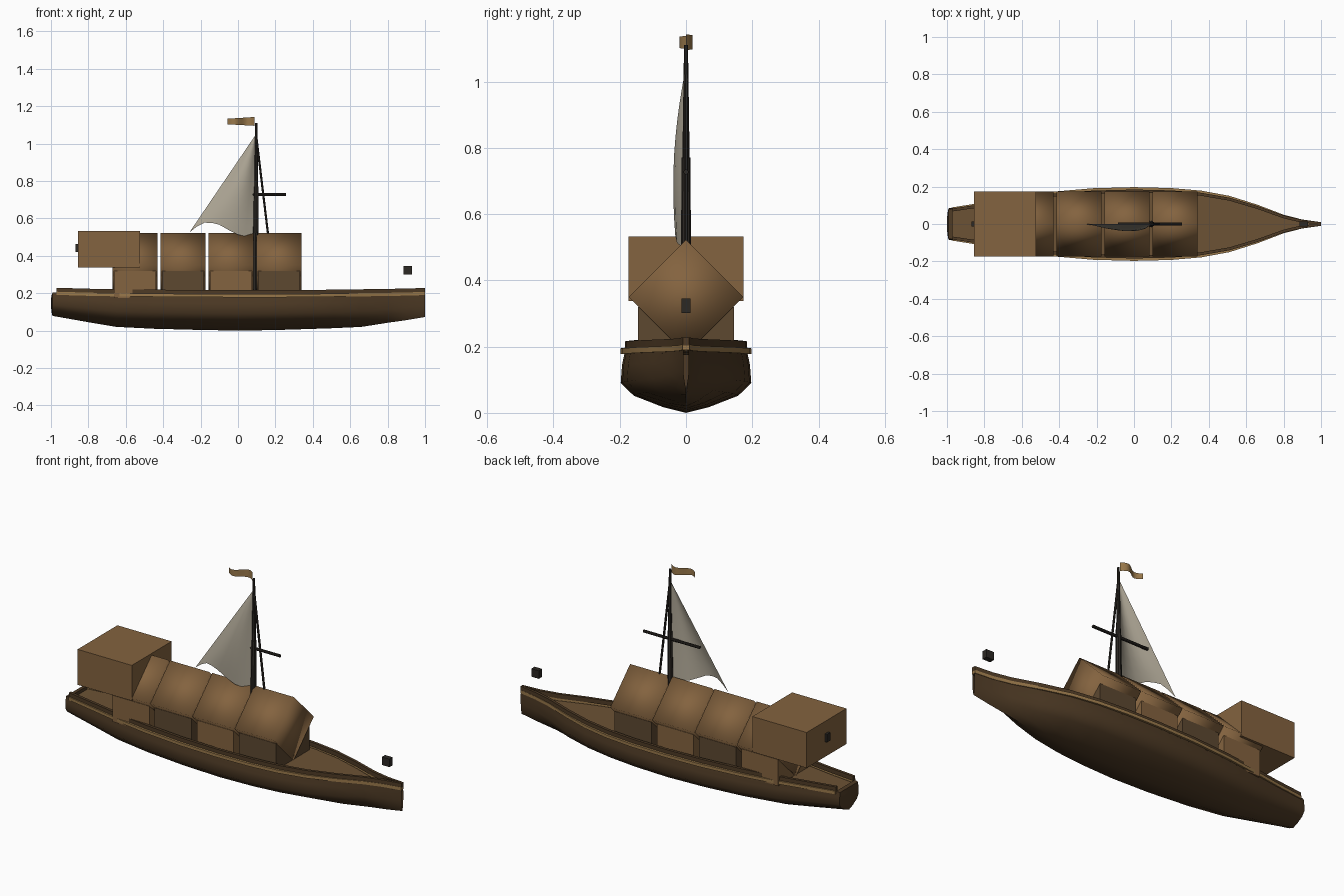
import bpy, bmesh, math
from mathutils import Vector

if "Cube" in bpy.data.objects:
    bpy.data.objects.remove(bpy.data.objects["Cube"])


def mat(name, r, g, b):
    m = bpy.data.materials.new(name)
    m.diffuse_color = (r, g, b, 1)
    m.use_nodes = True
    m.node_tree.nodes["Principled BSDF"].inputs["Base Color"].default_value = m.diffuse_color
    return m


HULL = mat("dark_wood", 0.075, 0.042, 0.018)
DECK = mat("deck_wood", 0.15, 0.085, 0.035)
WOOD = mat("light_wood", 0.23, 0.125, 0.05)
PANEL = mat("panel_wood", 0.11, 0.065, 0.03)
TRIM = mat("trim_wood", 0.32, 0.19, 0.07)
SPAR = mat("spar_wood", 0.025, 0.021, 0.017)
CLOTH = mat("sailcloth", 0.42, 0.38, 0.30)


def make(name, verts, faces, material, angle=None):
    me = bpy.data.meshes.new(name)
    me.from_pydata(verts, [], faces)
    bm = bmesh.new()
    bm.from_mesh(me)
    bmesh.ops.recalc_face_normals(bm, faces=bm.faces)
    bm.to_mesh(me)
    bm.free()
    ob = bpy.data.objects.new(name, me)
    bpy.context.collection.objects.link(ob)
    me.materials.append(material)
    if angle:
        bpy.ops.object.select_all(action='DESELECT')
        bpy.context.view_layer.objects.active = ob
        ob.select_set(True)
        bpy.ops.object.shade_smooth_by_angle(angle=math.radians(angle))
    return ob


def loft(name, rows, material, angle=None, closed=False, caps=False):
    """Skin rows of points; closed joins each row into a ring."""
    n = len(rows[0])
    faces = [(i*n + j, i*n + (j+1) % n, (i+1)*n + (j+1) % n, (i+1)*n + j)
             for i in range(len(rows)-1) for j in range(n if closed else n-1)]
    if caps:
        faces += [tuple(range(n)), tuple((len(rows)-1)*n + j for j in range(n))]
    return make(name, [p for r in rows for p in r], faces, material, angle)


def box(name, lo, hi, material):
    ring = [(lo[1], lo[2]), (hi[1], lo[2]), (hi[1], hi[2]), (lo[1], hi[2])]
    return loft(name, [[(x, y, z) for y, z in ring] for x in (lo[0], hi[0])],
                material, closed=True, caps=True)


def rod(name, a, b, r1, r2, material, sides=8):
    a, b = Vector(a), Vector(b)
    d = (b - a).normalized()
    u = d.orthogonal().normalized()
    v = d.cross(u)
    rows = []
    for c, r in ((a, r1), (b, r2)):
        rows.append([c + r*(u*math.cos(t) + v*math.sin(t))
                     for t in [2*math.pi*k/sides for k in range(sides)]])
    return loft(name, rows, material, 40, True, True)


# Hull stations: x, half width, keel height, sheer height
STATIONS = [(-0.97, .088, .075, .205), (-.8, .115, .045, .200), (-.65, .142, .02, .197),
            (-.45, .171, .01, .195), (-.22, .191, .004, .193), (0, .197, .0, .192),
            (.2, .192, .003, .192), (.36, .178, .008, .193), (.51, .150, .013, .195),
            (.66, .102, .02, .197), (.80, .048, .042, .199), (.9, .022, .056, .201),
            (1.0, .008, .073, .204)]


def section(x, w, k, s):
    h = s - k
    half = [(w*.93, s), (w*.98, k + h*.75), (w, k + h*.47), (w*.8, k + h*.27), (w*.35, k + h*.09)]
    return ([(x, -y, z) for y, z in half] + [(x, 0, k)]
            + [(x, y, z) for y, z in reversed(half)])


loft("hull", [section(*s) for s in STATIONS], HULL, 50)

# Deck and bulging transom
loft("deck", [[(x, y*w*.95, s - .018) for y in (-1, 0, 1)] for x, w, k, s in STATIONS], DECK, 30)
x0, w0, k0, s0 = STATIONS[0]
rim = section(x0, w0, k0, s0)
loft("transom", [[(x0 - d, y*f, .15 + (z-.15)*f) for x, y, z in rim]
                 for f, d in ((1, 0), (.95, .022), (.6, .028), (.05, .03))],
     HULL, 60, True, True)

# Rails and trim strips follow the hull edge on both sides
for side, tag in ((-1, "front"), (1, "back")):
    for name, outer, thick, z0, z1, m in (("rail", .925, .016, .0, .024, HULL),
                                          ("trim_strip", .99, .016, -.014, .003, TRIM)):
        rows = []
        for x, w, k, s in STATIONS:
            yo = w*outer + .002
            yi = max(yo - thick, 0)
            rows.append([(x, side*y, s + z) for y, z in ((yo, z0), (yo, z1), (yi, z1), (yi, z0))])
        loft(f"{name}_{tag}", rows, m, 40, True, True)

# Four cabin bays, each with a diamond-section roof
for i in range(4):
    c = -.55 + i*.2567
    box(f"cabin_wall_{i+1}", (c-.112, -.145, .175), (c+.112, .145, .32), PANEL if i % 2 else WOOD)
    ring = [(0, .523), (.173, .35), (0, .177), (-.173, .35)]
    loft(f"cabin_roof_{i+1}", [[(c+d, y, z) for y, z in ring] for d in (-.12, .12)],
         WOOD, 100, True, True).data.update()

# Stern cabin and lanterns
box("stern_cabin", (-.855, -.173, .337), (-.525, .173, .532), WOOD)
for name, x, z in (("stern_lantern", -.845, .442), ("bow_lantern", .908, .323)):
    box(name, (x-.023, -.014, z-.022), (x+.023, .014, z+.022), SPAR)

# Mast, yard and stays
rod("lower_mast", (.092, 0, .18), (.097, 0, .77), .018, .013, SPAR)
rod("upper_mast", (.097, 0, .70), (.097, 0, 1.11), .012, .006, SPAR)
rod("yard", (-.085, 0, .727), (.257, 0, .727), .008, .008, SPAR)
rod("fore_stay", (.1, 0, 1.02), (.16, 0, .52), .006, .006, SPAR, 6)

# Billowing sail with a curved foot
FOOT = [(-.26, .525), (-.22, .556), (-.18, .577), (-.14, .576), (-.10, .566), (-.05, .538),
        (0, .513), (.04, .504), (.09, .512)]
rows = []
for i in range(11):
    t = i/10
    row = []
    for j, (fx, fz) in enumerate(FOOT):
        u = j/(len(FOOT)-1)
        belly = -.055*math.sin(math.pi*u**1.3)*math.sin(math.pi*min(1, .18 + .82*(1-t)**.9) if t else math.pi*.6)
        belly = -.044*math.sin(math.pi*u**1.3)*math.cos(math.pi/2*t)*(.75 + .8*t)
        flat = .525 + (.512-.525)*u
        z = flat + (fz-flat)*(1-t)**2
        row.append((fx + (.093-fx)*t, belly, z + (1.045-z)*t))
    rows.append(row)
loft("sail", rows, CLOTH, 60)

# Waving flag
rows = []
for i in range(13):
    u = i/12
    y = .019*math.sin(2*math.pi*u)
    rows.append([(.088 - .143*u, y, z) for z in (1.095 + .008*u, 1.142 - .009*u)])
loft("flag", rows, TRIM, 60)
